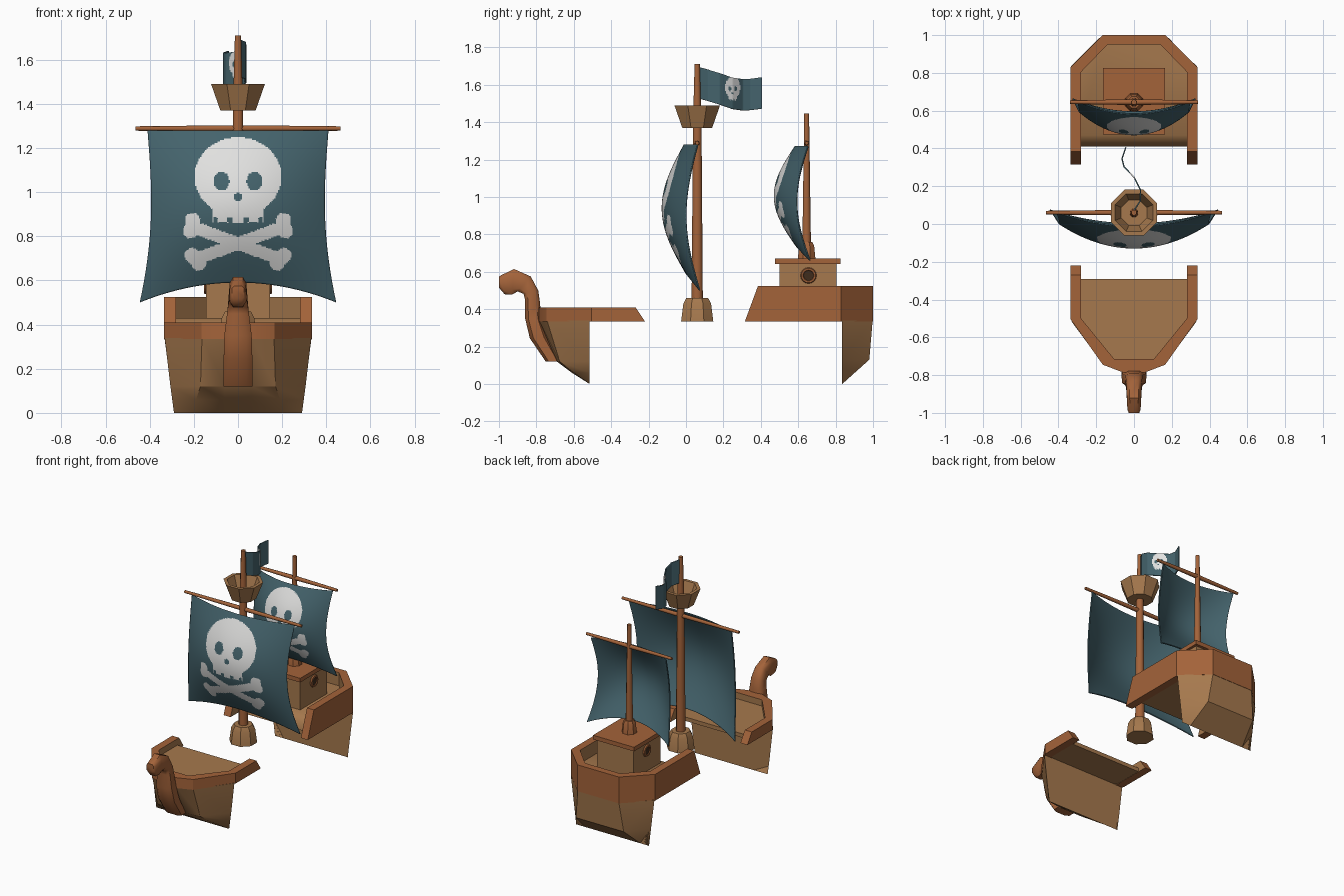
import bpy, bmesh, math
from mathutils import Vector as V

if "Cube" in bpy.data.objects:
    bpy.data.objects.remove(bpy.data.objects["Cube"])


def colour(name, rgb):
    m = bpy.data.materials.new(name)
    m.diffuse_color = (*rgb, 1)
    m.use_nodes = True
    m.node_tree.nodes["Principled BSDF"].inputs["Base Color"].default_value = m.diffuse_color
    return m


TRIM = colour("red brown wood", (.37, .125, .042))
WOOD = colour("light brown wood", (.38, .19, .075))
CLOTH = colour("dark teal cloth", (.058, .125, .15))
WHITE = colour("bone white", (.75, .75, .74))
DARK = colour("dark glass", (.05, .025, .012))


def make(name, bm, mats, angle=30):
    me = bpy.data.meshes.new(name)
    bm.to_mesh(me)
    bm.free()
    for m in mats:
        me.materials.append(m)
    ob = bpy.data.objects.new(name, me)
    bpy.context.collection.objects.link(ob)
    bpy.ops.object.select_all(action='DESELECT')
    ob.select_set(True)
    bpy.context.view_layer.objects.active = ob
    bpy.ops.object.shade_smooth_by_angle(angle=math.radians(angle))
    return ob


def loft(name, rings, mats, rule=None, angle=30):
    """Skin closed rings and cap both ends; rule(j) gives the material per side."""
    bm = bmesh.new()
    rows = [[bm.verts.new(p) for p in r] for r in rings]
    n = len(rows[0])
    for a, b in zip(rows, rows[1:]):
        for j in range(n):
            k = (j + 1) % n
            f = bm.faces.new((a[j], a[k], b[k], b[j]))
            f.material_index = rule(j) if rule else 0
    bm.faces.new(rows[0])
    bm.faces.new(rows[-1])
    bmesh.ops.remove_doubles(bm, verts=bm.verts, dist=.0005)
    bmesh.ops.recalc_face_normals(bm, faces=bm.faces)
    return make(name, bm, mats, angle)


def mirrored(half):
    return list(half) + [(-x, y) for x, y in reversed(half)]


def flat(half, z):
    return [(x, y, z) for x, y in mirrored(half)]


def lathe(name, y, profile, mat, angle=50, n=8):
    ring = [(2 * i + 1) * math.pi / n for i in range(n)]
    k = 1 / math.cos(math.pi / n)
    return loft(name, [[(k * r * math.cos(a), y + k * r * math.sin(a), z) for a in ring]
                       for r, z in profile], [mat], angle=angle)


def box(name, x, y0, y1, z0, z1, mat):
    return loft(name, [flat([(x, y0), (x, y1)], z) for z in (z0, z1)], [mat])


# hull ends: straight keel edge widening into the faceted bow and stern
loft("bow_hull", [flat(h, z) for z, h in (
    (0, [(.29, -.515), (.18, -.515), (.06, -.515)]),
    (.06, [(.298, -.515), (.19, -.6), (.06, -.61)]),
    (.12, [(.306, -.515), (.17, -.675), (.06, -.69)]),
    (.34, [(.332, -.515), (.163, -.743), (.06, -.785)]))], [WOOD])
loft("stern_hull", [flat(h, z) for z, h in (
    (0, [(.29, .835), (.22, .835)]),
    (.13, [(.306, .835), (.19, .98)]),
    (.34, [(.333, .835), (.164, .998)]))], [WOOD])


# raised rails with slanted ends and lighter inner faces
def rail(name, outer, inner, z0, z1, slant):
    rings = []
    o, i = mirrored(outer), mirrored(inner)
    for k, (a, b) in enumerate(zip(o, i)):
        s = slant if k in (0, len(o) - 1) else 0
        rings.append([(*a, z0), (a[0], a[1] + s, z1), (b[0], b[1] + s, z1), (*b, z0)])
    loft(name, rings, [TRIM, WOOD], lambda j: int(j == 2))


rail("bow_rail", [(.335, -.22), (.335, -.505), (.165, -.745), (.06, -.785)],
     [(.28, -.22), (.28, -.5), (.105, -.715), (.03, -.715)], .335, .41, -.05)
rail("stern_rail", [(.335, .315), (.335, .83), (.165, 1)],
     [(.28, .315), (.28, .805), (.14, .95)], .335, .525, .07)

# decks
loft("bow_deck", [flat([(.3, -.29), (.3, -.505), (.12, -.73)], z) for z in (.337, .365)], [WOOD])
loft("stern_deck", [flat([(.3, y), (.3, .81), (.15, .97)], z)
                    for y, z in ((.41, .337), (.42, .39), (.47, .43))], [WOOD], angle=60)

# curled figurehead: front point, back point, half width
stem = [(-.75, .12, -.67, .12, .065), (-.835, .245, -.74, .25, .065),
        (-.86, .35, -.775, .35, .062), (-.86, .45, -.78, .43, .05),
        (-.868, .482, -.79, .5, .045), (-.9, .495, -.83, .575, .04),
        (-.93, .478, -.92, .615, .038), (-.97, .48, -.985, .583, .035),
        (-1, .515, -1, .575, .028)]
rings = []
for fy, fz, by, bz, w in stem:
    c, h = V((0, (fy + by) / 2, (fz + bz) / 2)), V((0, (by - fy) / 2, (bz - fz) / 2))
    rings.append([c + h * b + V((w * a, 0, 0)) for a, b in (
        (1, .6), (.6, 1), (-.6, 1), (-1, .6), (-1, -.6), (-.6, -1), (.6, -1), (1, -.6))])
loft("figurehead", rings, [TRIM], angle=50)

# cabin with roof and round side windows
box("cabin", .145, .5, .805, .42, .65, WOOD)
box("cabin_roof", .163, .475, .825, .642, .672, TRIM)
for s in (-1, 1):
    side = "right" if s > 0 else "left"
    bpy.ops.mesh.primitive_torus_add(major_radius=.034, minor_radius=.009, major_segments=16,
                                     minor_segments=6, location=(s * .147, .655, .58),
                                     rotation=(0, math.pi / 2, 0))
    ob = bpy.context.object
    ob.name = side + "_window_ring"
    ob.data.materials.append(TRIM)
    bpy.ops.mesh.primitive_cylinder_add(vertices=16, radius=.032, depth=.008,
                                        location=(s * .146, .655, .58),
                                        rotation=(0, math.pi / 2, 0))
    ob = bpy.context.object
    ob.name = side + "_window_pane"
    ob.data.materials.append(DARK)

# masts, their feet and the lookout basket
lathe("main_mast", .06, [(.03, .44), (.023, 1.38), (.014, 1.71)], TRIM)
lathe("main_mast_foot", .06, [(.086, .335), (.074, .43), (.058, .46), (.03, .46)], WOOD, 30)
lathe("lookout_basket", .06, [(.08, 1.37), (.122, 1.49), (.1, 1.49), (.068, 1.4)], WOOD, 30)
lathe("rear_mast", .645, [(.024, .67), (.013, 1.445)], TRIM)
lathe("rear_mast_foot", .645, [(.047, .67), (.04, .74), (.03, .76)], TRIM, 30)


def yard(name, y, z, half):
    loft(name, [[(x, y + r * math.cos(a * math.pi / 4), z + r * math.sin(a * math.pi / 4))
                 for a in range(8)] for x, r in ((-half, .01), (0, .015), (half, .01))], [TRIM], angle=50)


yard("main_yard", .06, 1.288, .465)
yard("rear_yard", .645, 1.288, .34)


# painted emblem rules, in main sail coordinates
def skull(x, z):
    x = abs(x)
    if ((x - .075) / .036) ** 2 + ((z - 1.05) / .043) ** 2 < 1 or math.hypot(x, z - .977) < .019:
        return False
    if (x / .197) ** 2 + ((z - 1.07) / .178) ** 2 < 1:
        return True
    notch = min(abs(x - .035), abs(x - .1)) < .011 and z < .885
    return x < .118 and .862 < z < .97 and not notch


def bones(x, z):
    x = abs(x)
    knobs = ((.207, .872), (.215, .825), (.208, .712), (.178, .678))
    if any(math.hypot(x - a, z - b) < .034 for a, b in knobs):
        return True
    return x < .21 and abs(abs(z - .767) - .37 * x) < .03


def sheet(name, nu, nv, point, emblem, two_sided):
    """Fine cloth grid, faces coloured by the emblem rule, given thickness."""
    bm = bmesh.new()
    g = [[bm.verts.new(point(i / nu, j / nv)) for i in range(nu + 1)] for j in range(nv + 1)]
    for j in range(nv):
        for i in range(nu):
            f = bm.faces.new((g[j][i], g[j + 1][i], g[j + 1][i + 1], g[j][i + 1]))
            f.material_index = int(emblem((i + .5) / nu, (j + .5) / nv))
    ob = make(name, bm, [CLOTH, WHITE], 40)
    m = ob.modifiers.new("thickness", 'SOLIDIFY')
    m.thickness, m.offset = .007, -1
    if not two_sided:
        m.material_offset = -1


# billowing sails
def sail(name, y, top, sx, sy, sz):
    def main(u, t):
        u = 2 * u - 1
        b, s = 1 - u * u, math.sin(math.pi * t)
        x = u * (.41 - .02 * s + .035 * t ** 3)
        return x, -(.068 * s + b * (.072 + .055 * s)) + .01 * t, -t * (.78 - .09 * b)

    def point(u, t):
        a = main(u, t)
        return a[0] * sx, y + a[1] * sy, top + a[2] * sz

    def emblem(u, t):
        x, _, z = main(u, t)
        return skull(x, z + 1.28) or bones(x, z + 1.28)
    sheet(name, 130, 110, point, emblem, False)


sail("main_sail", .06, 1.28, 1, 1, 1)
sail("rear_sail", .65, 1.272, .735, .95, .785)

# waving flag: x, y, top edge height
wave = [(0, .065, 1.695), (.036, .12, 1.68), (.038, .18, 1.662), (.003, .25, 1.638),
        (-.05, .305, 1.63), (-.06, .345, 1.632), (-.04, .405, 1.64)]


def flag_point(u, t):
    k = min(int(u * 6), 5)
    p = V(wave[k]).lerp(V(wave[k + 1]), u * 6 - k)
    return p.x, p.y, p.z - t * .168


def flag_emblem(u, t):
    _, y, z = flag_point(u, t)
    return skull((y - .25) * 4.9, 1.055 + (z - 1.58) * 3)


sheet("flag", 72, 36, flag_point, flag_emblem, True)
